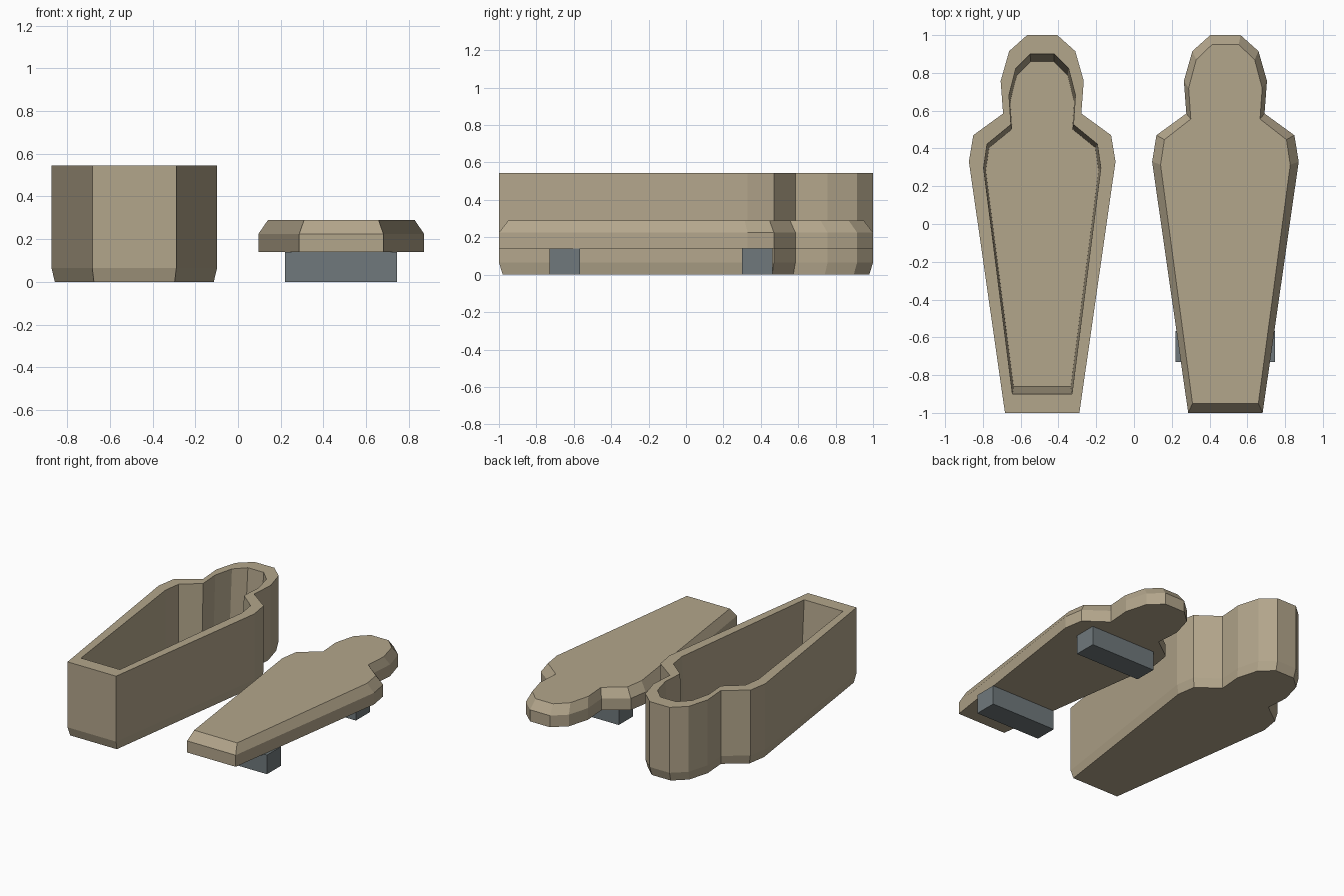
import bpy, bmesh

if "Cube" in bpy.data.objects:
    bpy.data.objects.remove(bpy.data.objects["Cube"])

# Right half of the head-and-shoulders outline, foot to head
HALF = [(0.197, -1.0), (0.388, 0.33), (0.365, 0.47), (0.207, 0.585),
        (0.22, 0.757), (0.175, 0.915), (0.08, 1.0)]
OUTLINE = HALF + [(-x, y) for x, y in reversed(HALF)]


def material(name, rgb):
    m = bpy.data.materials.new(name)
    m.diffuse_color = (*rgb, 1)
    m.use_nodes = True
    m.node_tree.nodes["Principled BSDF"].inputs["Base Color"].default_value = m.diffuse_color
    return m


STONE = material("sandstone", (0.45, 0.38, 0.26))
SLATE = material("slate_grey", (0.16, 0.19, 0.20))


def link(bm, name, mat):
    bmesh.ops.recalc_face_normals(bm, faces=bm.faces[:])
    me = bpy.data.meshes.new(name)
    bm.to_mesh(me)
    bm.free()
    me.materials.append(mat)
    bpy.context.collection.objects.link(bpy.data.objects.new(name, me))


def loft(name, cx, levels, mat):
    """Skin scaled copies of the outline: levels are (z, x scale, y scale)."""
    bm = bmesh.new()
    rings = [[bm.verts.new((cx + x * sx, y * sy, z)) for x, y in OUTLINE]
             for z, sx, sy in levels]
    n = len(OUTLINE)
    for a, b in zip(rings, rings[1:]):
        for i in range(n):
            j = (i + 1) % n
            bm.faces.new((a[i], a[j], b[j], b[i]))
    bm.faces.new(rings[0])
    bm.faces.new(rings[-1])
    link(bm, name, mat)


def block(name, lo, hi, mat):
    bm = bmesh.new()
    bmesh.ops.create_cube(bm, size=1)
    for v in bm.verts:
        v.co = [(a + b) / 2 + c * (b - a) for a, b, c in zip(lo, hi, v.co)]
    link(bm, name, mat)


# Hollow box: chamfered base, wall, rim, tapered interior and floor
loft("coffin_box", -0.486, [(0, 0.96, 0.98), (0.065, 1, 1), (0.545, 1, 1),
                            (0.545, 0.8, 0.9), (0.065, 0.77, 0.86)], STONE)

# Lid with bevelled top
loft("coffin_lid", 0.484, [(0.14, 1, 1), (0.225, 1, 1), (0.29, 0.885, 0.95)], STONE)

# Two support blocks below the lid
for name, y in (("foot_support", -0.73), ("shoulder_support", 0.30)):
    block(name, (0.221, y, 0), (0.746, y + 0.163, 0.14), SLATE)
